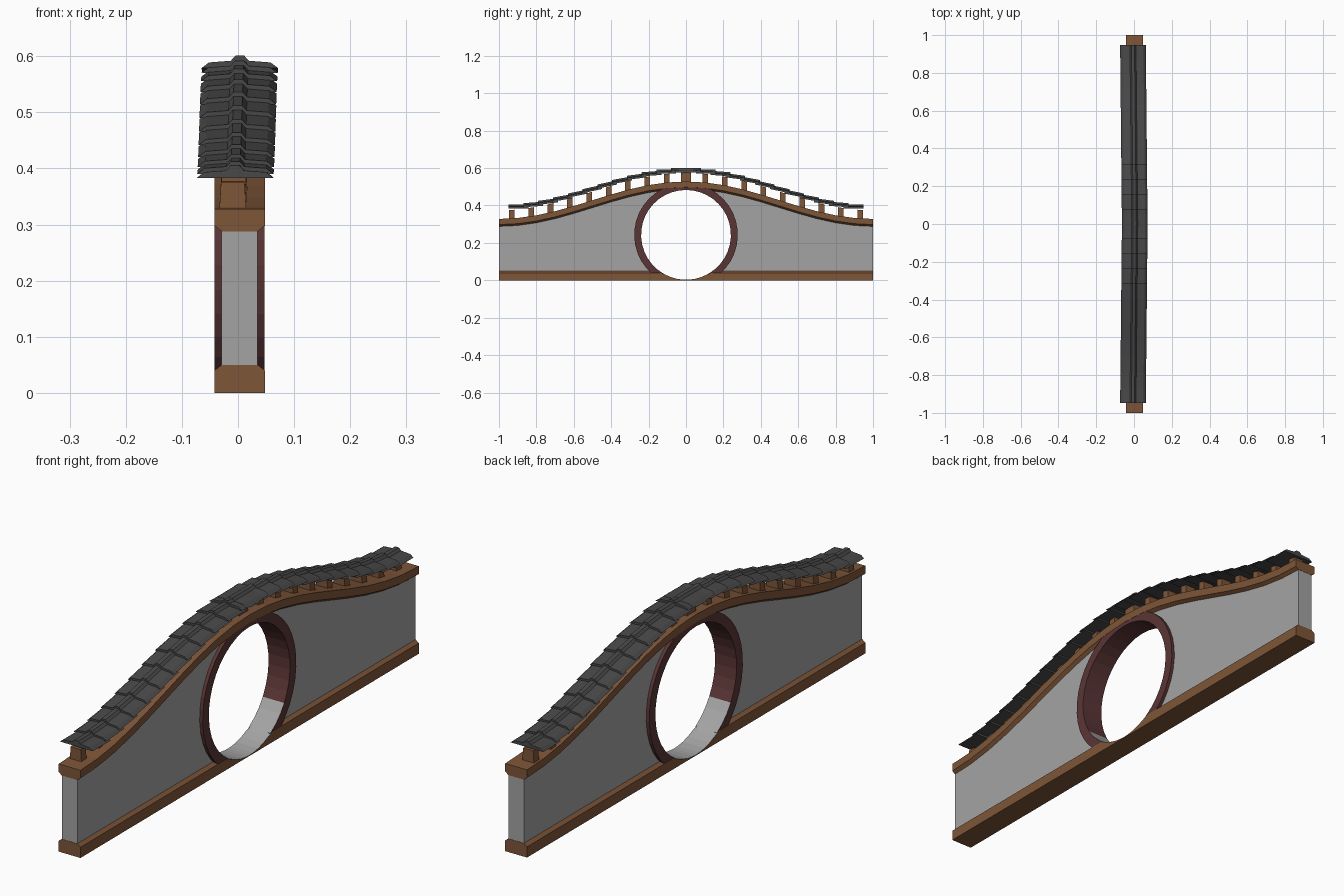
import bpy, bmesh, math

if "Cube" in bpy.data.objects:
    bpy.data.objects.remove(bpy.data.objects["Cube"])

CX = 0.003          # wall centre line
HZ, RI, RO = 0.243, 0.24, 0.277   # round opening: centre height, inner and outer radius


def material(name, rgb):
    m = bpy.data.materials.new(name)
    m.diffuse_color = (*rgb, 1)
    m.use_nodes = True
    m.node_tree.nodes["Principled BSDF"].inputs["Base Color"].default_value = m.diffuse_color
    return m


plaster = material("grey plaster", (0.37, 0.37, 0.37))
wood = material("brown wood", (0.21, 0.092, 0.040))
trim = material("dark red wood", (0.105, 0.036, 0.036))
slate = material("dark slate", (0.066, 0.066, 0.066))


def loft(name, sections, mats, closed=False, rule=None):
    """Join equal-length point loops into one solid."""
    bm = bmesh.new()
    rings = [[bm.verts.new(p) for p in s] for s in sections]
    n = len(rings[0])
    for i in range(len(rings) - (0 if closed else 1)):
        a, b = rings[i], rings[(i + 1) % len(rings)]
        for j in range(n):
            k = (j + 1) % n
            bm.faces.new((a[j], a[k], b[k], b[j]))
    if not closed:
        bm.faces.new(rings[0])
        bm.faces.new(rings[-1])
    bmesh.ops.recalc_face_normals(bm, faces=bm.faces)
    bm.normal_update()
    if rule:
        for f in bm.faces:
            f.material_index = 1 if rule(f.calc_center_median(), f.normal) else 0
    me = bpy.data.meshes.new(name)
    bm.to_mesh(me)
    bm.free()
    for m in mats:
        me.materials.append(m)
    ob = bpy.data.objects.new(name, me)
    bpy.context.collection.objects.link(ob)
    return ob


def beam_top(y):
    return 0.428 + 0.1 * math.cos(math.pi * y)


def shift(y):
    # slight sideways bow of the roof
    return 0.004 - 0.010 * abs(y)


def circle_bottom(y):
    return HZ - math.sqrt(RI * RI - y * y) if abs(y) < RI else 1


# Plastered wall, one half on each side of the round opening
for side, name in ((-1, "wall_front"), (1, "wall_back")):
    outline = [(y / 10, beam_top(y / 10) - 0.02) for y in range(11)]
    outline += [(1, 0.03)]
    r = 0.26
    a0 = math.acos((HZ - 0.03) / r)
    for i in range(17):
        a = a0 + (math.pi - a0) * i / 16
        outline.append((r * math.sin(a), HZ - r * math.cos(a)))
    loft(name, [[(CX + dx, side * y * 0.999, z) for y, z in outline]
                for dx in (-0.032, 0.032)], [plaster])

# Base sill, chamfered on top and hollowed under the opening
ys = sorted([s * v for s in (-1, 1) for v in (1, 0.145, 0.14, 0.11, 0.08, 0.05, 0.02)] + [0])
sections = []
for y in ys:
    c = circle_bottom(y)
    lo, hi = min(0.04, c), min(0.05, c)
    sections.append([(CX - 0.045, y, 0), (CX - 0.045, y, lo), (CX - 0.032, y, hi),
                     (CX + 0.032, y, hi), (CX + 0.045, y, lo), (CX + 0.045, y, 0)])
loft("base_sill", sections, [wood, plaster],
     rule=lambda c, n: n.z > 0.5 and abs(c.y) < 0.142)

# Curved top beam, chamfered underneath
sections = []
for i in range(-10, 11):
    y = i / 10
    t = beam_top(y)
    sections.append([(CX - 0.045, y, t), (CX + 0.045, y, t), (CX + 0.045, y, t - 0.03),
                     (CX + 0.032, y, t - 0.04), (CX - 0.032, y, t - 0.04),
                     (CX - 0.045, y, t - 0.03)])
loft("top_beam", sections, [wood])

# Round door frame, with a plastered lower lining
a0 = math.radians(31)
sections = []
for i in range(33):
    a = a0 + (2 * math.pi - 2 * a0) * i / 32
    sections.append([(CX + dx, r * math.sin(a), HZ - r * math.cos(a))
                     for dx, r in ((-0.0445, RI), (0.0445, RI), (0.0445, RO), (-0.0445, RO))])
loft("door_frame", sections, [trim, plaster],
     rule=lambda c, n: c.z < 0.11 and abs(n.x) < 0.5 and math.hypot(c.y, c.z - HZ) < 0.25)

# Small blocks carrying the roof
for i in range(-9, 10):
    y = i * 0.1035
    w = 0.026 if i == 0 else 0.015
    x = shift(y) - 0.004
    sections = []
    for dz, half in ((-0.004, 0.024), (0.046, 0.021)):
        sections.append([(x + sx * half, y + sy * w, beam_top(y + sy * w) + dz)
                         for sx, sy in ((-1, -1), (1, -1), (1, 1), (-1, 1))])
    loft("roof_block", sections, [wood])

# Overlapping roof tiles with a raised centre rib
half = [(0.068, 0), (0.055, 0.010), (0.016, 0.013), (0.008, 0.022)]
profile = half + [(-x, z) for x, z in reversed(half)]


def tile(name, ends):
    loft(name, [[(shift(y) + x, y, beam_top(y) + 0.05 + lift + z) for x, z in profile]
                for y, lift in ends], [slate])


for side in (-1, 1):
    for k in range(1, 13):
        y = 0.079 * k
        tile("roof_tile", [(side * y, 0.004), (side * (y - 0.105), -0.006)])
tile("ridge_tile", [(-0.05, 0.001), (0, 0), (0.05, 0.001)])
